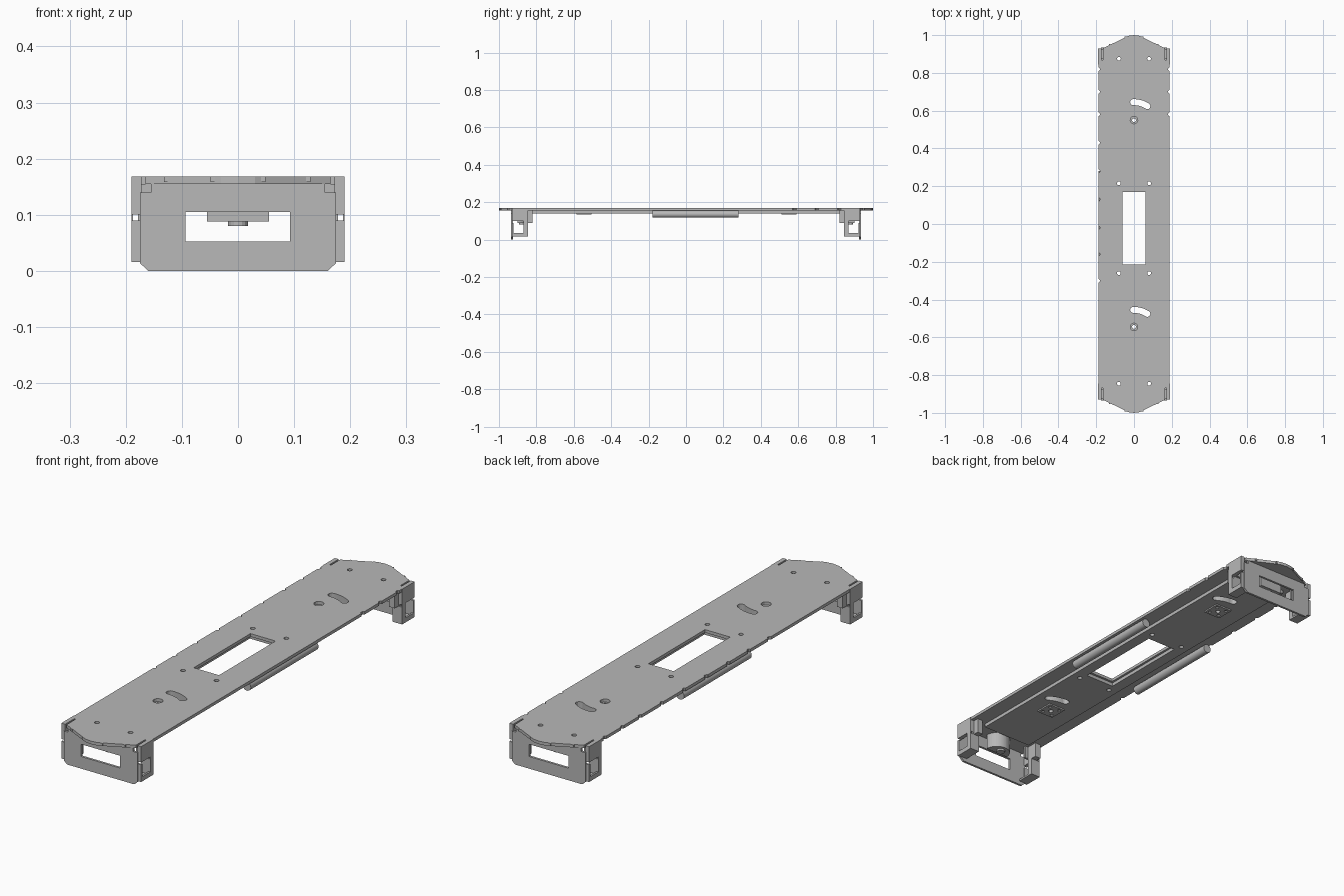
import bpy, bmesh, math
from mathutils import Vector

cube = bpy.data.objects.get("Cube")
if cube:
    bpy.data.objects.remove(cube, do_unlink=True)

steel = bpy.data.materials.new("grey_steel")
steel.use_nodes = True
GREY = (0.48, 0.48, 0.48, 1)
steel.diffuse_color = GREY
steel.node_tree.nodes["Principled BSDF"].inputs["Base Color"].default_value = GREY


def finish(name, bm):
    bmesh.ops.recalc_face_normals(bm, faces=bm.faces)
    me = bpy.data.meshes.new(name)
    bm.to_mesh(me)
    bm.free()
    me.materials.append(steel)
    ob = bpy.data.objects.new(name, me)
    bpy.context.collection.objects.link(ob)
    return ob


def add_prism(bm, pts, lo, hi, axis="z"):
    """Extrude a flat outline along z, or an x-z outline along y."""
    place = (lambda p, t: (p[0], p[1], t)) if axis == "z" else (lambda p, t: (p[0], t, p[1]))
    face = bm.faces.new([bm.verts.new(place(p, lo)) for p in pts])
    ext = bmesh.ops.extrude_face_region(bm, geom=[face])["geom"]
    move = Vector(place((0, 0), hi - lo))
    bmesh.ops.translate(bm, verts=[v for v in ext if isinstance(v, bmesh.types.BMVert)], vec=move)


def rect(x0, x1, y0, y1):
    return [(x0, y0), (x1, y0), (x1, y1), (x0, y1)]


def circle(x, y, r, n=16, a0=0, sweep=math.tau):
    steps = n if sweep >= math.tau else n - 1
    return [(x + r * math.cos(a0 + sweep * i / steps),
             y + r * math.sin(a0 + sweep * i / steps)) for i in range(n)]


def prism(name, pts, lo, hi, axis="z"):
    bm = bmesh.new()
    add_prism(bm, pts, lo, hi, axis)
    return finish(name, bm)


def cut(ob, outlines, lo, hi, axis="z"):
    """Cut every outline straight through the object."""
    bm = bmesh.new()
    for pts in outlines:
        add_prism(bm, pts, lo, hi, axis)
    tool = finish("cutter", bm)
    tool.hide_render = True
    mod = ob.modifiers.new("holes", "BOOLEAN")
    mod.operation, mod.solver, mod.object = "DIFFERENCE", "EXACT", tool
    bpy.context.view_layer.objects.active = ob
    bpy.ops.object.modifier_apply(modifier=mod.name)
    bpy.data.objects.remove(tool, do_unlink=True)


def curved_slot(y):
    """Banana slot centred on a pivot below it."""
    r, w, a, b = 0.13, 0.016, math.radians(92), math.radians(57)
    cx, cy = 0.0, y - 0.11
    outer = circle(cx, cy, r + w, 9, b, a - b)
    cap_a = circle(cx + r * math.cos(a), cy + r * math.sin(a), w, 7, a, math.pi)
    inner = circle(cx, cy, r - w, 9, a, b - a)
    cap_b = circle(cx + r * math.cos(b), cy + r * math.sin(b), w, 7, b + math.pi, math.pi)
    return outer + cap_a[1:-1] + inner + cap_b[1:-1]


# Top plate with pointed ends
TOP, UNDER, SLAB = 0.168, 0.155, 0.14
half = [(0.188, 0.86), (0.165, 0.86), (0.165, 0.93), (0.03, 0.996), (0, 1.0)]
right_side = [(x, -y) for x, y in reversed(half)] + half
outline = right_side + [(-x, y) for x, y in reversed(right_side) if x > 0]
plate = prism("top_plate", outline, UNDER, TOP)

pivots = [0.55, -0.545]
slots = [curved_slot(y) for y in (0.625, -0.475)]
screws = [circle(x, y, 0.01, 12) for x in (-0.08, 0.08) for y in (0.875, 0.215, -0.26, -0.845)]
notch_y = [0.82, 0.7, 0.58, 0.43, 0.28, 0.13, -0.02, -0.16, -0.3]
notches = [circle(-0.19, y, 0.01, 10) for y in notch_y] + [circle(0.19, y, 0.01, 10) for y in notch_y[:3]]
cut(plate, slots + screws + notches + [circle(0, y, 0.02) for y in pivots]
    + [rect(-0.06, 0.06, -0.215, 0.17)], 0.1, 0.2)

# Stiffening slab beneath the plate
slab = prism("under_slab", rect(-0.12, 0.12, -0.835, 0.835), SLAB, UNDER)
cut(slab, slots + [c for c in screws if abs(c[0][1]) < 0.5] + [circle(0, y, 0.01) for y in pivots]
    + [rect(-0.07, 0.07, -0.225, 0.18)], 0.1, 0.2)

# Square mounting pads around the pivots
for y in pivots:
    pad = prism("pivot_pad", rect(-0.04, 0.04, y - 0.04, y + 0.04), SLAB - 0.006, SLAB)
    cut(pad, [circle(0, y, 0.01)] + [circle(sx * 0.024, y + sy * 0.024, 0.007, 10)
        for sx in (-1, 1) for sy in (-1, 1)], 0.1, 0.2)

# Side rollers
for sx in (-1, 1):
    roller = prism("side_roller", circle(sx * 0.168, 0.136, 0.019, 24), -0.18, 0.28, "y")
    bpy.ops.object.select_all(action="DESELECT")
    roller.select_set(True)
    bpy.context.view_layer.objects.active = roller
    bpy.ops.object.shade_smooth_by_angle()

# End assemblies
right_edge = [(0.16, 0.0), (0.175, 0.014), (0.175, 0.14), (0.155, 0.14), (0.155, UNDER)]
end_outline = right_edge + [(-x, z) for x, z in reversed(right_edge)]
for s in (-1, 1):
    def box(name, sx, x, y, z):
        xs, ys = sorted((sx * x[0], sx * x[1])), sorted((s * y[0], s * y[1]))
        return prism(name, rect(*xs, *ys), *z)

    # End panel with a window
    ya, yb = sorted((s * 0.925, s * 0.935))
    panel = prism("end_panel", end_outline, ya, yb, "y")
    cut(panel, [rect(-0.094, 0.093, 0.052, 0.105)], ya - 0.02, yb + 0.02, "y")

    # Half-round boss under the plate, with a small foot
    a0 = 0 if s < 0 else math.pi
    prism("boss", circle(0, s * 0.9, 0.055, 20, a0, math.pi), 0.088, UNDER)
    prism("boss_foot", circle(0, s * 0.875, 0.018, 16), 0.08, 0.088)

    # Corner brackets: post, head, foot tray and inner step
    for sx in (-1, 1):
        post = box("corner_post", sx, (0.145, 0.19), (0.845, 0.868), (0.016, TOP))
        hole = rect(*sorted((sx * 0.178, sx * 0.187)), 0.09, 0.1)
        cut(post, [hole], -1, 1, "y")
        box("bracket_head", sx, (0.172, 0.19), (0.868, 0.93), (0.1, TOP))
        box("head_web", sx, (0.13, 0.172), (0.868, 0.878), (0.1, UNDER))
        box("foot_tray", sx, (0.145, 0.19), (0.868, 0.93), (0.016, 0.024))
        box("tray_lip", sx, (0.182, 0.19), (0.868, 0.93), (0.024, 0.036))
        box("front_flange", sx, (0.172, 0.19), (0.922, 0.93), (0.016, 0.09))
        box("inner_step", sx, (0.145, 0.172), (0.82, 0.845), (0.09, UNDER))

    # Small tabs along the pointed edge
    for x in (-0.128, -0.045, 0.045, 0.125):
        y = 0.996 - (abs(x) - 0.03) * 0.49
        box("edge_tab", 1, (x - 0.004, x + 0.004), (y - 0.004, y + 0.004), (0.158, TOP))
